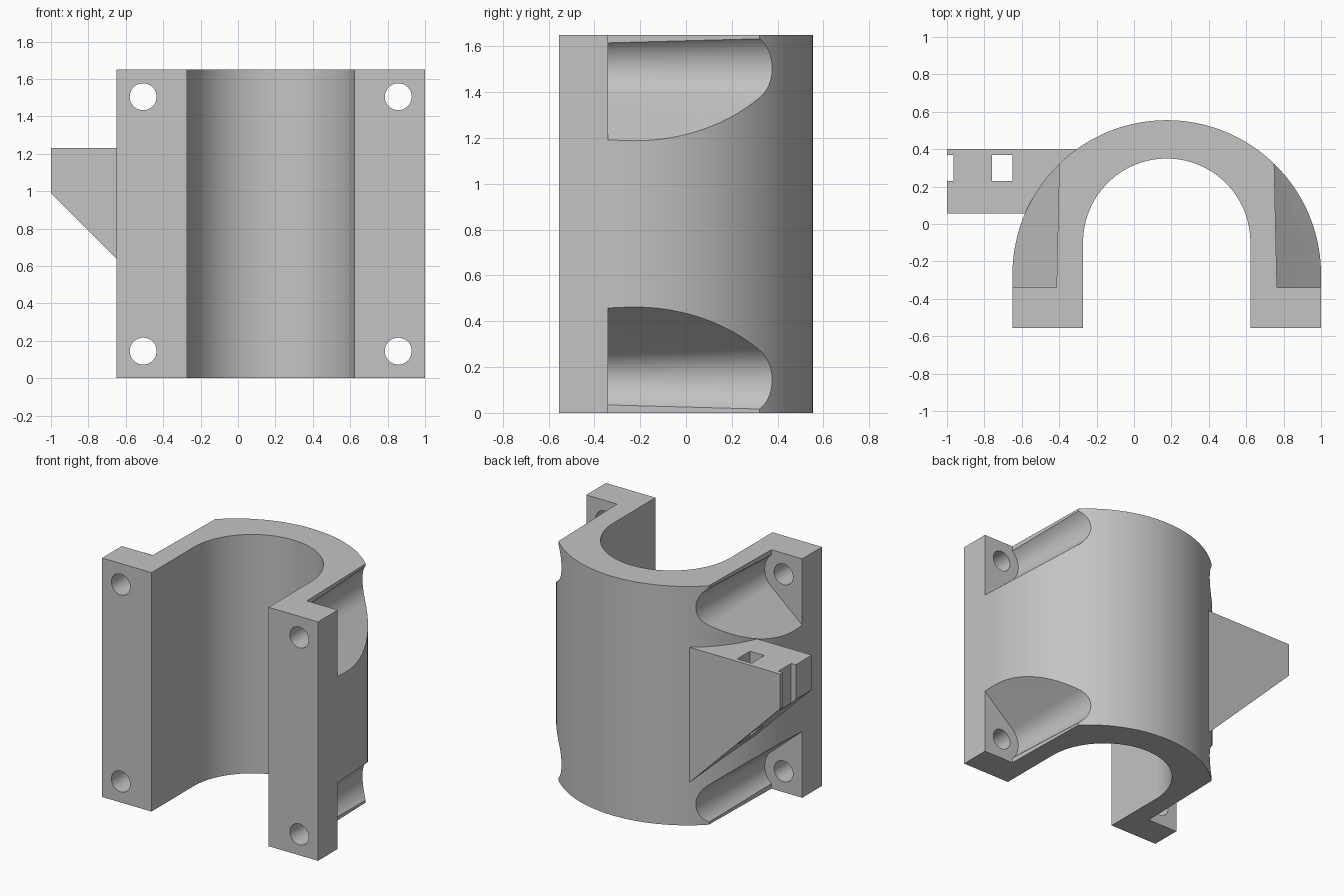
import bpy, bmesh, math
from mathutils import Vector

old = bpy.data.objects.get("Cube")
if old:
    bpy.data.objects.remove(old, do_unlink=True)

CX, HEIGHT = 0.175, 1.65          # clamp axis and height
FRONT, BACK_FLANGE = -0.555, -0.34
HOLE_DX, HOLE_Z, HOLE_R = 0.682, 0.145, 0.072

grey = bpy.data.materials.new("plain grey")
grey.use_nodes = True
grey.diffuse_color = (0.55, 0.55, 0.55, 1)
grey.node_tree.nodes["Principled BSDF"].inputs["Base Color"].default_value = (0.55, 0.55, 0.55, 1)


def loft(name, start, end):
    """Solid between two matching outlines of 3D points."""
    bm = bmesh.new()
    a = [bm.verts.new(p) for p in start]
    b = [bm.verts.new(p) for p in end]
    bm.faces.new(a)
    bm.faces.new(b)
    for i in range(len(a)):
        j = (i + 1) % len(a)
        bm.faces.new((a[i], a[j], b[j], b[i]))
    bmesh.ops.recalc_face_normals(bm, faces=bm.faces)
    mesh = bpy.data.meshes.new(name)
    bm.to_mesh(mesh)
    bm.free()
    mesh.materials.append(grey)
    obj = bpy.data.objects.new(name, mesh)
    bpy.context.collection.objects.link(obj)
    return obj


def prism(name, outline, axis, lo, hi):
    """Extrude a 2D outline along y or z."""
    def place(p, d):
        return Vector((p[0], d, p[1])) if axis == "y" else Vector((p[0], p[1], d))
    return loft(name, [place(p, lo) for p in outline], [place(p, hi) for p in outline])


def rect(x0, x1, y0, y1):
    return [(x0, y0), (x1, y0), (x1, y1), (x0, y1)]


def arc(cx, cy, r, a0, a1, n):
    return [(cx + r * math.cos(math.radians(a0 + (a1 - a0) * i / n)),
             cy + r * math.sin(math.radians(a0 + (a1 - a0) * i / n))) for i in range(n + 1)]


def combine(target, tool, operation):
    mod = target.modifiers.new(operation.lower(), "BOOLEAN")
    mod.operation, mod.solver, mod.object = operation, "EXACT", tool
    bpy.context.view_layer.objects.active = target
    bpy.ops.object.modifier_apply(modifier=mod.name)
    bpy.data.objects.remove(tool, do_unlink=True)


# U-shaped clamp body
outer = [(CX + 0.825, FRONT)] + arc(CX, -0.27, 0.825, 0, 180, 72) + [(CX - 0.825, FRONT)]
inner = [(CX - 0.447, FRONT)] + arc(CX, -0.097, 0.447, 180, 0, 56) + [(CX + 0.447, FRONT)]
body = prism("clamp_body", outer + inner, "z", 0, HEIGHT)


def pocket_section(side, end, y, r):
    """Round seat with a vertical wall to the end and a tangent ramp to the middle."""
    ring = arc(0, 0, r, 130, 229, 18)
    x, z = ring[-1]
    reach = 0.5
    ramp = (reach, z - (reach - x) * 0.86)
    pts = [(reach, 0.4), (ring[0][0], 0.4)] + ring + [ramp]
    mid = HEIGHT / 2
    return [Vector((CX + side * (HOLE_DX + px), y, mid + end * (mid - HOLE_Z + pz)))
            for px, pz in pts]


# Bolt pockets and bolt holes in the four corners
for side in (-1, 1):
    for end in (-1, 1):
        pocket = loft("pocket_cutter", pocket_section(side, end, BACK_FLANGE, 0.144),
                      pocket_section(side, end, 0.6, 0.177))
        combine(body, pocket, "DIFFERENCE")
        z = HOLE_Z if end < 0 else HEIGHT - HOLE_Z
        circle = arc(CX + side * HOLE_DX, z, HOLE_R, 0, 350, 35)
        combine(body, prism("hole_cutter", circle, "y", -0.7, -0.3), "DIFFERENCE")

# Side bracket with a sloping underside
profile = [(-1, 1.23), (-1, 0.99), (-0.3, 0.29), (-0.3, 1.23)]
bracket = prism("side_bracket", profile, "y", 0.055, 0.40)

# Strap slot and end notch through the bracket
for x0, x1 in ((-0.76, -0.65), (-1.1, -0.965)):
    combine(bracket, prism("slot_cutter", rect(x0, x1, 0.23, 0.37), "z", 0.2, 1.4), "DIFFERENCE")
combine(body, bracket, "UNION")

# Smooth curved walls, crisp edges
bpy.ops.object.select_all(action="DESELECT")
body.select_set(True)
bpy.context.view_layer.objects.active = body
bpy.ops.object.shade_smooth_by_angle(angle=math.radians(25))
